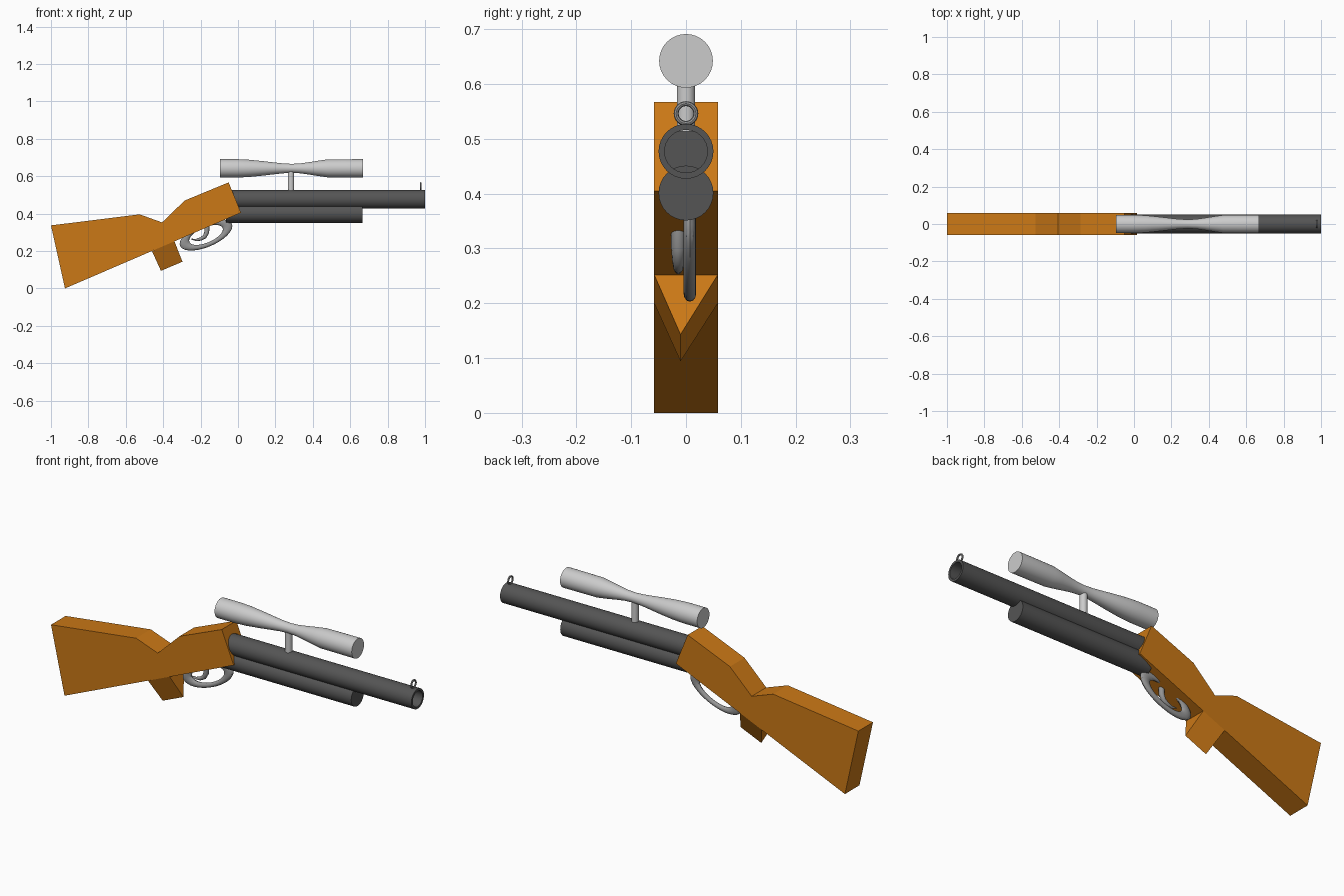
import bpy, bmesh, math
from mathutils import Vector

if "Cube" in bpy.data.objects:
    bpy.data.objects.remove(bpy.data.objects["Cube"])


def material(name, rgb):
    m = bpy.data.materials.new(name)
    m.diffuse_color = (*rgb, 1)
    m.use_nodes = True
    m.node_tree.nodes["Principled BSDF"].inputs["Base Color"].default_value = m.diffuse_color
    return m


WOOD = material("wood", (0.60, 0.19, 0.008))
STEEL = material("dark_steel", (0.09, 0.09, 0.09))
IRON = material("iron", (0.30, 0.30, 0.30))


def finish(name, bm, mat=None, smooth=True):
    bmesh.ops.remove_doubles(bm, verts=bm.verts, dist=1e-5)
    bmesh.ops.recalc_face_normals(bm, faces=bm.faces)
    me = bpy.data.meshes.new(name)
    bm.to_mesh(me)
    bm.free()
    ob = bpy.data.objects.new(name, me)
    bpy.context.collection.objects.link(ob)
    if mat:
        me.materials.append(mat)
    if smooth:
        bpy.ops.object.select_all(action='DESELECT')
        ob.select_set(True)
        bpy.context.view_layer.objects.active = ob
        bpy.ops.object.shade_smooth_by_angle(angle=math.radians(35))
    return ob


def skin(bm, rings, closed=False):
    """Bridge rings of points; open ends are capped."""
    vs = [[bm.verts.new(p) for p in r] for r in rings]
    n = len(vs[0])
    pairs = list(zip(vs, vs[1:])) + ([(vs[-1], vs[0])] if closed else [])
    for a, b in pairs:
        for i in range(n):
            j = (i + 1) % n
            bm.faces.new((a[i], a[j], b[j], b[i]))
    if not closed:
        bm.faces.new(vs[0])
        bm.faces.new(vs[-1])


def tube(name, profile, centre, u, v, w, mat=None, n=32):
    """Turn (distance, radius) stations about axis w."""
    c, u, v, w = map(Vector, (centre, u, v, w))
    ang = [2 * math.pi * i / n for i in range(n)]
    bm = bmesh.new()
    skin(bm, [[c + w * d + (u * math.cos(a) + v * math.sin(a)) * r for a in ang]
              for d, r in profile])
    return finish(name, bm, mat)


def ring(name, centre, u, v, w, R, r, stretch=1, mat=None, n=40, m=12):
    c, u, v, w = map(Vector, (centre, u, v, w))
    bm = bmesh.new()
    rings = []
    for i in range(n):
        s = 2 * math.pi * i / n
        pts = []
        for k in range(m):
            t = 2 * math.pi * k / m
            q = R + r * math.cos(t)
            pts.append(c + u * stretch * q * math.cos(s) + v * q * math.sin(s) + w * r * math.sin(t))
        rings.append(pts)
    skin(bm, rings, closed=True)
    return finish(name, bm, mat)


X, Y, Z = (1, 0, 0), (0, 1, 0), (0, 0, 1)

# Stock: flat side profile extruded across y
outline = [(-1, .337), (-.925, 0), (.016, .405), (-.05, .567),
           (-.285, .47), (-.406, .353), (-.526, .396)]
bm = bmesh.new()
skin(bm, [[(x, y, z) for x, z in outline] for y in (-.058, .058)])
finish("stock", bm, WOOD, smooth=False)

# Wedge grip under the stock
bm = bmesh.new()
skin(bm, [[(tx, -.058, tz), (tx, .058, tz), (ax, -.01, az)]
          for tx, tz, ax, az in ((-.34, .252, -.297, .143), (-.46, .20, -.412, .094))])
finish("grip", bm, WOOD, smooth=False)

# Hollow barrel and the solid tube beneath it
tube("barrel", [(-.06, .05), (1, .05), (1, .039), (.03, .039)], (0, 0, .477), Y, Z, X, STEEL)
tube("under_tube", [(-.065, .05), (.665, .05)], (0, 0, .401), Y, Z, X, STEEL)

# Scope with pinched waist, and its post
tube("scope", [(-.096, .049), (0, .049), (.06, .046), (.13, .039), (.19, .032), (.24, .0265),
               (.288, .024), (.335, .0265), (.38, .033), (.43, .041), (.48, .048),
               (.667, .049)], (0, 0, .642), Y, Z, X)
tube("scope_mount", [(.513, .0168), (.64, .0168)], (.283, 0, 0), X, Y, Z)

# Front sight ring
ring("front_sight", (.977, 0, .546), Y, Z, X, .018, .0045, mat=IRON, n=24, m=8)

# Trigger guard: stretched ring, tilted along the stock
a = math.radians(23)
ring("trigger_guard", (-.171, .007, .286), (math.cos(a), 0, math.sin(a)),
     (-math.sin(a), 0, math.cos(a)), Y, .0525, .0115, stretch=2.35, mat=IRON)

# Trigger: tapered hook sweeping backwards
path = [(-.165, .335, .013), (-.167, .30, .013), (-.178, .277, .011),
        (-.20, .264, .009), (-.225, .259, .006), (-.25, .264, .002)]
bm = bmesh.new()
rings = []
for i, (x, z, r) in enumerate(path):
    p, q = path[max(i - 1, 0)], path[min(i + 1, len(path) - 1)]
    d = Vector((q[0] - p[0], 0, q[1] - p[1])).normalized()
    side = Vector((d.z, 0, -d.x))
    rings.append([Vector((x, -.014, z)) + side * r * math.cos(t) + Vector(Y) * r * math.sin(t)
                  for t in [2 * math.pi * k / 12 for k in range(12)]])
skin(bm, rings)
finish("trigger", bm, IRON)
